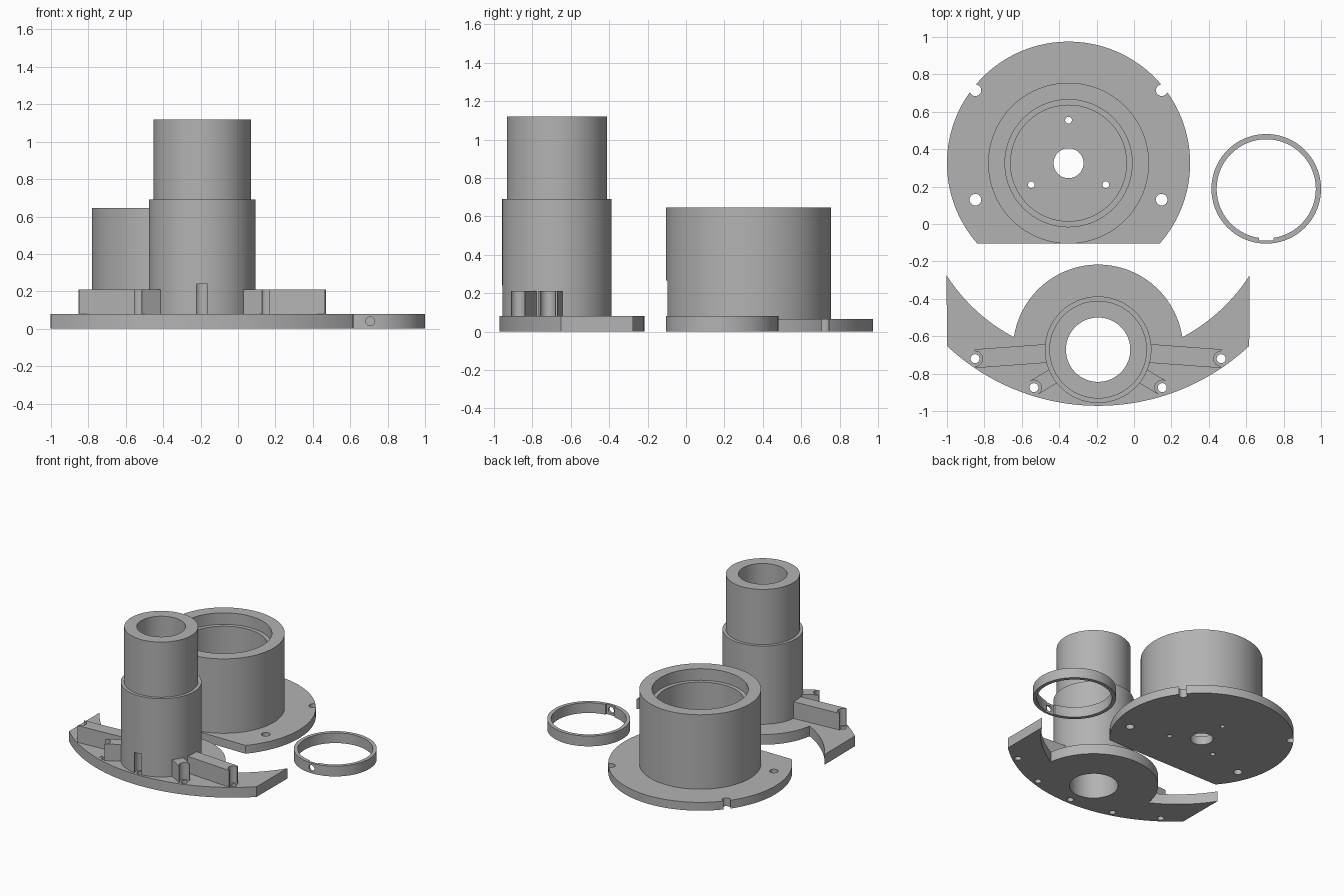
import bpy, bmesh, math
from mathutils import Matrix

if "Cube" in bpy.data.objects:
    bpy.data.objects.remove(bpy.data.objects["Cube"])

grey = bpy.data.materials.new("light_grey")
grey.diffuse_color = (0.45, 0.45, 0.45, 1)
grey.use_nodes = True
grey.node_tree.nodes["Principled BSDF"].inputs["Base Color"].default_value = grey.diffuse_color


def finish(name, bm):
    bmesh.ops.recalc_face_normals(bm, faces=bm.faces)
    me = bpy.data.meshes.new(name)
    bm.to_mesh(me)
    bm.free()
    me.materials.append(grey)
    ob = bpy.data.objects.new(name, me)
    bpy.context.collection.objects.link(ob)
    return ob


def prism(name, pts, z0, z1):
    """Extrude a flat outline from z0 to z1."""
    bm = bmesh.new()
    face = bm.faces.new([bm.verts.new((x, y, z0)) for x, y in pts])
    new = bmesh.ops.extrude_face_region(bm, geom=[face])["geom"]
    bmesh.ops.translate(bm, vec=(0, 0, z1 - z0),
                        verts=[v for v in new if isinstance(v, bmesh.types.BMVert)])
    return finish(name, bm)


def arc(cx, cy, r, a0, a1, n):
    return [(cx + r * math.cos(a0 + (a1 - a0) * i / n),
             cy + r * math.sin(a0 + (a1 - a0) * i / n)) for i in range(n + 1)]


def cyl(name, x, y, r, z0, z1, n=96):
    return prism(name, arc(x, y, r, 0, 2 * math.pi, n)[:-1], z0, z1)


def box(name, x0, x1, y0, y1, z0, z1):
    return prism(name, [(x0, y0), (x1, y0), (x1, y1), (x0, y1)], z0, z1)


def boolean(ob, tools, op):
    """Apply a boolean with each tool, then drop the tool."""
    for t in tools:
        m = ob.modifiers.new("bool", "BOOLEAN")
        m.operation, m.solver, m.object = op, "EXACT", t
        bpy.ops.object.select_all(action="DESELECT")
        bpy.context.view_layer.objects.active = ob
        ob.select_set(True)
        bpy.ops.object.modifier_apply(modifier=m.name)
        bpy.data.objects.remove(t, do_unlink=True)


def smooth(ob):
    bpy.ops.object.select_all(action="DESELECT")
    bpy.context.view_layer.objects.active = ob
    ob.select_set(True)
    bpy.ops.object.shade_smooth_by_angle(angle=math.radians(30))


# Cup housing: flange with a flat front edge and a stepped round cup
hx, hy = -0.35, 0.325
a = math.asin(0.43 / 0.65)
housing = prism("cup_housing", arc(hx, hy, 0.65, -a, math.pi + a, 128), 0, 0.065)
boolean(housing, [cyl("cup", hx, hy, 0.43, 0.03, 0.645, 128)], "UNION")
cuts = [cyl("bore", hx, hy, 0.31, 0.065, 0.8),
        cyl("rim_step", hx, hy, 0.34, 0.555, 0.8),
        cyl("shaft_hole", hx, hy, 0.08, -0.1, 0.2, 48),
        box("cable_slot", hx - 0.08, hx + 0.08, -0.2, 0.1, 0.066, 0.265)]
for k in range(3):
    t = math.pi / 2 + k * math.tau / 3
    cuts.append(cyl("screw", hx + 0.23 * math.cos(t), hy + 0.23 * math.sin(t),
                    0.018, -0.1, 0.2, 24))
for sx in (-1, 1):
    for y in (0.13, 0.715):
        cuts.append(cyl("flange_hole", hx + sx * 0.498, y, 0.031, -0.1, 0.2, 32))
boolean(housing, cuts, "DIFFERENCE")
smooth(housing)

# Winged base plate: outer arc, swept wings and round hub
tx, ty = -0.192, -0.672
half = 0.808
b = math.asin(half / 1.179)
outline = arc(tx, 0.207, 1.179, -math.pi / 2 - b, -math.pi / 2 + b, 64)
w0, w1 = math.atan2(-0.522, 0.81), math.atan2(-0.852, 0.45)
outline += arc(tx, 0.247, 0.9636, w0, w1, 24)
h = math.atan2(0.067, 0.45)
outline += arc(tx, ty, 0.455, h, math.pi - h, 64)
outline += arc(tx, 0.247, 0.9636, -math.pi - w1, -math.pi - w0, 24)
tower = prism("winged_tower", outline, 0, 0.08)

# Tower barrel and radial ribs reaching to the screw positions
parts = [cyl("barrel", tx, ty, 0.285, 0.03, 0.69),
         cyl("neck", tx, ty, 0.261, 0.6, 1.12)]
screws = [(tx, -0.929)]
for sx in (-1, 1):
    for dx, y, w in ((0.658, -0.72, 0.05), (0.343, -0.875, 0.042)):
        x = tx + sx * dx
        screws.append((x, y))
        length = math.hypot(x - tx, y - ty)
        ux, uy = (x - tx) / length, (y - ty) / length
        s = 0.2
        parts.append(prism("rib", [(tx + ux * s - uy * w, ty + uy * s + ux * w),
                                   (tx + ux * s + uy * w, ty + uy * s - ux * w),
                                   (x + uy * w, y - ux * w),
                                   (x - uy * w, y + ux * w)], 0.04, 0.21))
boolean(tower, parts, "UNION")

# Bore, screw holes and screw head clearances
cuts = [cyl("bore", tx, ty, 0.172, -0.1, 1.3)]
for x, y in screws:
    cuts.append(cyl("screw", x, y, 0.024, -0.1, 0.15, 24))
    cuts.append(cyl("head", x, y, 0.04, 0.078, 0.24, 32))
boolean(tower, cuts, "DIFFERENCE")
smooth(tower)

# Clamp ring with an inner nut recess and a radial screw hole
rx, ry = 0.707, 0.188
ring = cyl("clamp_ring", rx, ry, 0.293, 0, 0.08)
pin = cyl("pin", 0, 0, 0.024, -0.1, 0.1, 24)
pin.data.transform(Matrix.Translation((rx, ry - 0.28, 0.04)) @ Matrix.Rotation(math.pi / 2, 4, "X"))
boolean(ring, [cyl("bore", rx, ry, 0.265, -0.1, 0.2),
               box("recess", rx - 0.04, rx + 0.04, ry - 0.276, ry - 0.2, -0.1, 0.2),
               pin], "DIFFERENCE")
smooth(ring)
